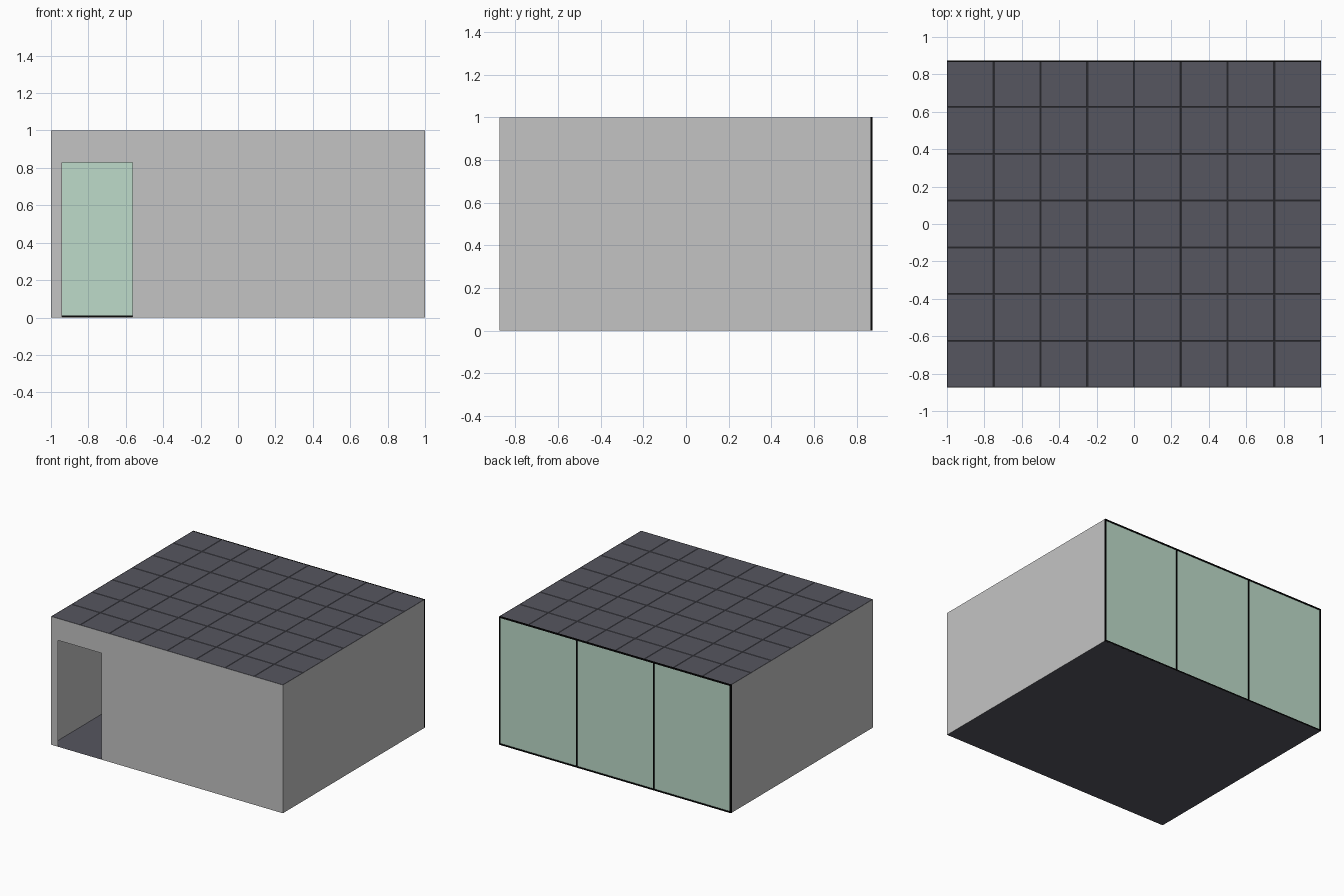
import bpy, bmesh, math

if "Cube" in bpy.data.objects:
    bpy.data.objects.remove(bpy.data.objects["Cube"])

W, D, H = 1.0, 0.875, 1.0   # half width, half depth, height


def material(name, rgb):
    m = bpy.data.materials.new(name)
    m.diffuse_color = (*rgb, 1)
    m.use_nodes = True
    m.node_tree.nodes["Principled BSDF"].inputs["Base Color"].default_value = m.diffuse_color
    return m


WALL = material("wall grey", (0.55, 0.55, 0.55))
DARK = material("charcoal", (0.093, 0.093, 0.115))
GLASS = material("pale green glass", (0.51, 0.71, 0.59))
BLACK = material("black frame", (0.002, 0.002, 0.002))
LAMP = material("lamp white", (0.85, 0.85, 0.8))


def finish(name, bm, mat):
    me = bpy.data.meshes.new(name)
    bm.to_mesh(me)
    bm.free()
    me.materials.append(mat)
    ob = bpy.data.objects.new(name, me)
    bpy.context.collection.objects.link(ob)
    return ob


def sheet(name, corners, mat):
    bm = bmesh.new()
    bm.faces.new([bm.verts.new(c) for c in corners])
    return finish(name, bm, mat)


def bar(name, lo, hi, mat):
    bm = bmesh.new()
    bmesh.ops.create_cube(bm, size=1)
    for v in bm.verts:
        v.co = [(a + b) / 2 + c * (b - a) for a, b, c in zip(lo, hi, v.co)]
    return finish(name, bm, mat)


# floor
sheet("floor", [(-W, -D, 0), (-W, D, 0), (W, D, 0), (W, -D, 0)], DARK)

# side walls
sheet("left_wall", [(-W, D, 0), (-W, -D, 0), (-W, -D, H), (-W, D, H)], WALL)
sheet("right_wall", [(W, -D, 0), (W, D, 0), (W, D, H), (W, -D, H)], WALL)

# front wall, one outline around the doorway
x0, x1, door_h = -0.94, -0.565, 0.83
sheet("front_wall", [(x, -D, z) for x, z in (
    (-W, 0), (x0, 0), (x0, door_h), (x1, door_h), (x1, 0), (W, 0), (W, H), (-W, H))], WALL)

# tiled ceiling with fine shallow joints
bm = bmesh.new()
bmesh.ops.create_grid(bm, x_segments=8, y_segments=7, size=1)
for v in bm.verts:
    v.co = (v.co.x * W, v.co.y * D, H - 0.002)
bmesh.ops.inset_individual(bm, faces=bm.faces[:], thickness=0.004, depth=0.002)
finish("ceiling_tiles", bm, DARK)

# recessed lamps with thin black rims
for x in (-0.625, 0.625):
    for y in (-0.5, 0.5):
        for name, r, z, mat in (("lamp_rim", 0.053, H - 0.004, BLACK),
                                ("lamp", 0.046, H - 0.006, LAMP)):
            bm = bmesh.new()
            bmesh.ops.create_circle(bm, cap_ends=True, segments=24, radius=r)
            bmesh.ops.reverse_faces(bm, faces=bm.faces[:])
            finish(name, bm, mat).location = (x, y, z)

# glazed back wall
t = 0.01
sheet("glass_wall", [(W, D - t / 2, 0), (-W, D - t / 2, 0),
                     (-W, D - t / 2, H), (W, D - t / 2, H)], GLASS)

# window frame: posts and rails
e = 0.0005
for x in (-W + t / 2, -1 / 3, 1 / 3, W - t / 2):
    s = e if abs(x) > 0.9 else 0
    bar("window_post", (x - t / 2 - s, D - t, 0), (x + t / 2 + s, D, H), BLACK)
bar("window_bottom_rail", (-W, D - t, 0), (W, D, t), BLACK)
bar("window_top_rail", (-W, D - t, H - t), (W, D, H + e), BLACK)
